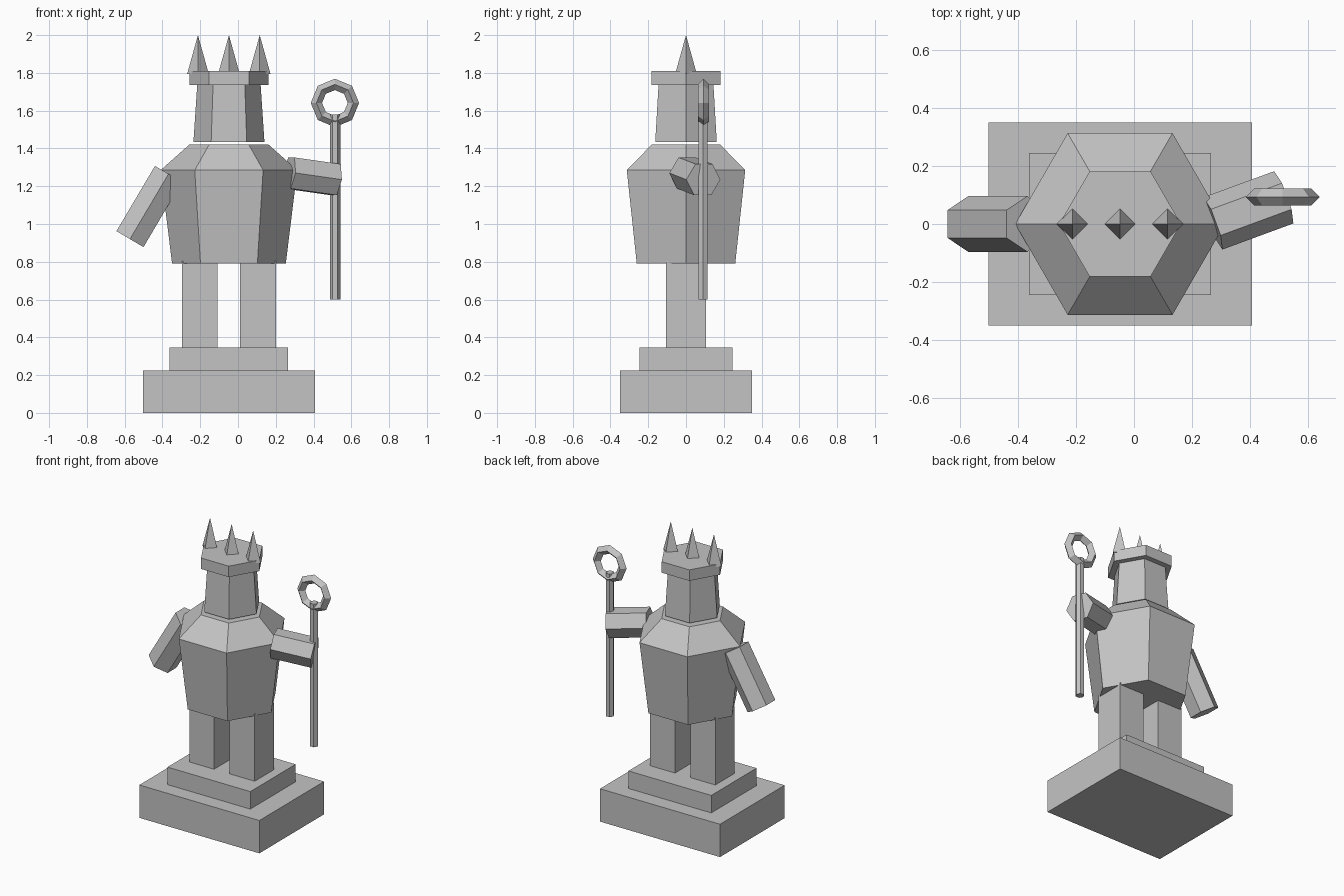
import bpy
import bmesh
from math import cos, sin, tau
from mathutils import Matrix, Vector

if "Cube" in bpy.data.objects:
    bpy.data.objects.remove(bpy.data.objects["Cube"], do_unlink=True)

CX = -0.048  # body axis

stone = bpy.data.materials.new("stone_grey")
stone.use_nodes = True
grey = (0.55, 0.55, 0.55, 1)
stone.diffuse_color = grey
stone.node_tree.nodes["Principled BSDF"].inputs["Base Color"].default_value = grey


def finish(name, bm):
    bmesh.ops.recalc_face_normals(bm, faces=bm.faces)
    mesh = bpy.data.meshes.new(name)
    bm.to_mesh(mesh)
    bm.free()
    mesh.materials.append(stone)
    obj = bpy.data.objects.new(name, mesh)
    bpy.context.collection.objects.link(obj)
    return obj


def box(name, x0, x1, half_y, z0, z1):
    bm = bmesh.new()
    place = Matrix.Translation(((x0 + x1) / 2, 0, (z0 + z1) / 2))
    size = Matrix.Diagonal((x1 - x0, 2 * half_y, z1 - z0, 1))
    bmesh.ops.create_cube(bm, size=1, matrix=place @ size)
    return finish(name, bm)


def prism(name, profile, x=CX, y=0, sides=6, matrix=None):
    """Stack of polygons from (z, radius) pairs; a zero radius ends in a tip."""
    bm = bmesh.new()
    rings = []
    for z, r in profile:
        rings.append([bm.verts.new((r * cos(tau * i / sides), r * sin(tau * i / sides), z))
                      for i in range(sides)])
    for low, high in zip(rings, rings[1:]):
        for i in range(sides):
            j = (i + 1) % sides
            bm.faces.new((low[i], low[j], high[j], high[i]))
    bm.faces.new(rings[0][::-1])
    bm.faces.new(rings[-1])
    bmesh.ops.remove_doubles(bm, verts=bm.verts, dist=0.0001)
    bm.transform(matrix or Matrix.Translation((x, y, 0)))
    return finish(name, bm)


def limb(name, start, end, radius):
    """Six-sided bar between two points, with flats above and below."""
    start, end = Vector(start), Vector(end)
    axis = (end - start).normalized()
    side = axis.cross(Vector((0, 0, 1))).normalized()
    up = axis.cross(side)
    frame = Matrix((side, up, axis)).transposed().to_4x4()
    frame.translation = start
    return prism(name, [(0, radius), ((end - start).length, radius)], matrix=frame)


# Plinth
box("plinth_base", -0.503, 0.407, 0.35, 0, 0.225)
box("plinth_step", -0.363, 0.265, 0.245, 0.225, 0.345)

# Legs
box("right_leg", -0.296, -0.108, 0.105, 0.345, 0.805)
box("left_leg", 0.01, 0.2, 0.105, 0.345, 0.805)

# Body, head and crown
prism("torso", [(0.79, 0.301), (1.285, 0.362), (1.42, 0.21)])
prism("head", [(1.435, 0.188), (1.735, 0.168)])
prism("crown_band", [(1.735, 0.21), (1.81, 0.21)])
for label, x in (("right", -0.212), ("middle", -0.048), ("left", 0.115)):
    prism("crown_spike_" + label, [(1.795, 0.057), (2.0, 0)], x=x, sides=4)

# Arms
limb("right_arm", (-0.368, 0, 1.265), (-0.572, 0, 0.92), 0.096)
limb("left_arm", (0.272, 0.002, 1.27), (0.517, 0.092, 1.235), 0.096)

# Staff with a diamond-section ring
prism("staff", [(0.6, 0.028), (1.58, 0.028)], x=0.514, y=0.09)
bm = bmesh.new()
segments = 8
loops = []
for i in range(segments):
    a = tau * i / segments
    loop = []
    for k in range(4):
        r = 0.098 + 0.03 * cos(tau * k / 4)
        loop.append(bm.verts.new((0.513 + r * cos(a), 0.093 + 0.03 * sin(tau * k / 4),
                                  1.641 + r * sin(a))))
    loops.append(loop)
for i in range(segments):
    here, there = loops[i], loops[(i + 1) % segments]
    for k in range(4):
        m = (k + 1) % 4
        bm.faces.new((here[k], here[m], there[m], there[k]))
finish("staff_ring", bm)
